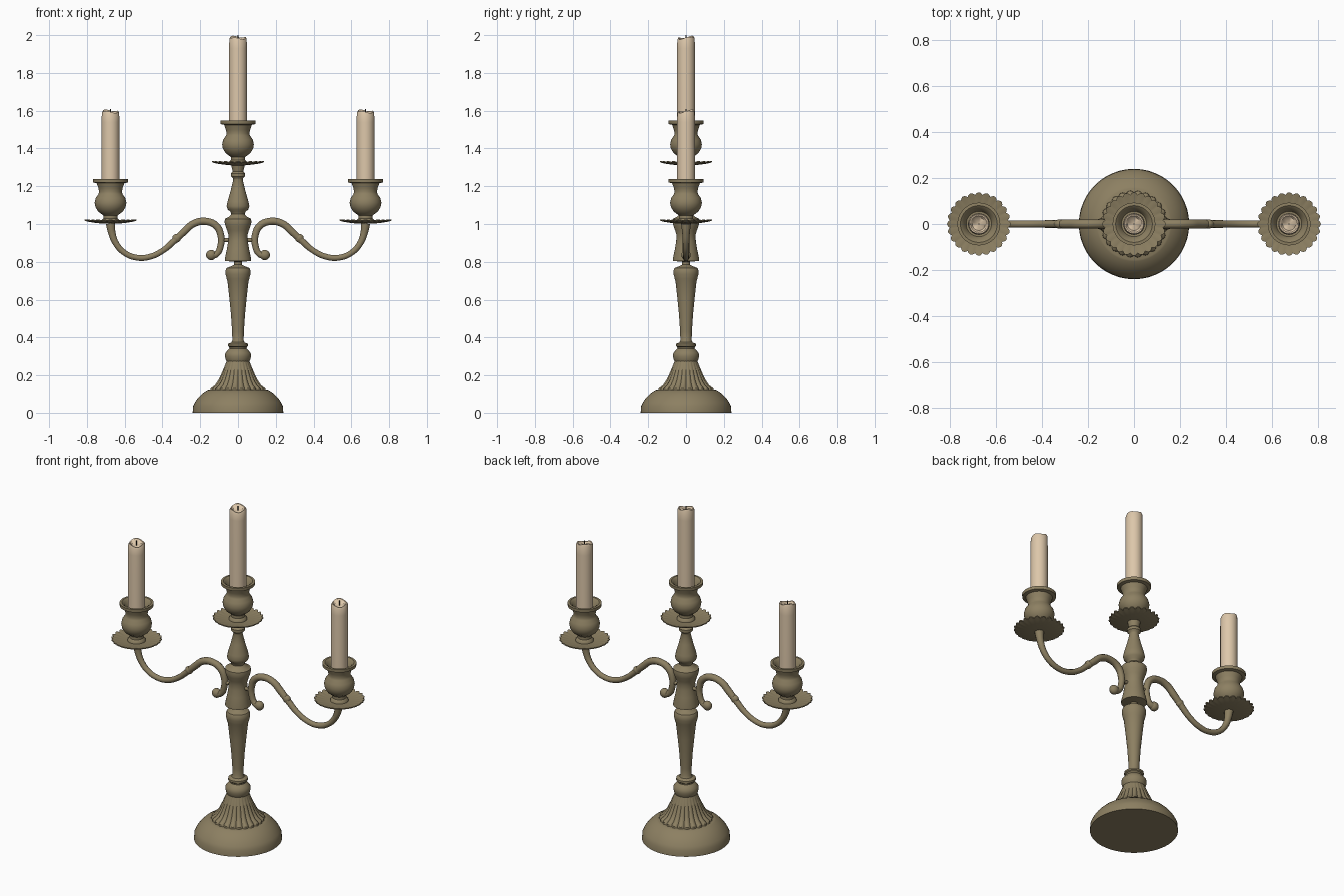
import bpy, bmesh, math

if "Cube" in bpy.data.objects:
    bpy.data.objects.remove(bpy.data.objects["Cube"])

def material(name, rgb):
    m = bpy.data.materials.new(name)
    m.diffuse_color = (*rgb, 1)
    m.use_nodes = True
    m.node_tree.nodes["Principled BSDF"].inputs["Base Color"].default_value = m.diffuse_color
    return m

METAL = material("aged brass", (0.265, 0.215, 0.122))
WAX = material("cream wax", (0.72, 0.57, 0.40))
WICK = material("dark wick", (0.03, 0.025, 0.02))

def finish(ob, mat, angle=40):
    ob.data.materials.clear()
    ob.data.materials.append(mat)
    bpy.ops.object.select_all(action='DESELECT')
    ob.select_set(True)
    bpy.context.view_layer.objects.active = ob
    bpy.ops.object.shade_smooth_by_angle(angle=math.radians(angle))
    return ob

def lathe(name, profile, mat, n=40, at=(0, 0, 0), shape=None):
    """Revolve (r, z) points; r = 0 makes a pole; shape(i, r, z, a) may bend each ring."""
    bm = bmesh.new()
    rings = []
    for i, (r, z) in enumerate(profile):
        if r == 0:
            rings.append([bm.verts.new((0, 0, z))] * n)
            continue
        ring = []
        for k in range(n):
            a = 2 * math.pi * k / n
            rr, zz = shape(i, r, z, a) if shape else (r, z)
            ring.append(bm.verts.new((rr * math.cos(a), rr * math.sin(a), zz)))
        rings.append(ring)
    for lo, hi in zip(rings, rings[1:]):
        for k in range(n):
            j = (k + 1) % n
            quad = list(dict.fromkeys((lo[k], lo[j], hi[j], hi[k])))
            bm.faces.new(quad)
    bmesh.ops.recalc_face_normals(bm, faces=bm.faces)
    me = bpy.data.meshes.new(name)
    bm.to_mesh(me)
    bm.free()
    ob = bpy.data.objects.new(name, me)
    ob.location = at
    bpy.context.collection.objects.link(ob)
    return finish(ob, mat)

# Domed foot
lathe("foot", [(0, 0), (.24, 0), (.238, .035), (.228, .055), (.212, .078), (.19, .1),
               (.163, .118), (.155, .121), (0, .123)], METAL, 48)

# Fluted skirt with a scalloped hem
LOBES = 24
def flutes(i, r, z, a):
    depth = (0, .06, .09, .08, .07, .05, .03, 0, 0)[i]
    return r * (1 + depth * (abs(math.sin(LOBES * a / 2)) - .6)), z
lathe("fluted_skirt", [(0, .118), (.143, .118), (.141, .132), (.12, .148), (.102, .175),
                       (.084, .215), (.07, .25), (.06, .275), (0, .28)], METAL, LOBES * 6, shape=flutes)

# Turned stem, from the skirt up to the centre drip tray
lathe("stem", [(0, .265), (.058, .268), (.064, .28), (.069, .3), (.067, .318), (.055, .332),
               (.045, .342), (.047, .35), (.054, .355), (.053, .366), (.035, .374), (.03, .385),
               (.031, .43), (.037, .52), (.046, .61), (.056, .7), (.061, .712), (.062, .72),
               (.066, .735), (.066, .755), (.06, .768), (.035, .777), (.021, .785), (.021, .8),
               (.07, .805), (.07, .815), (.058, .87), (.052, .91), (.05, .94), (.057, .965),
               (.066, .99), (.071, 1.01), (.069, 1.027), (.045, 1.04), (.036, 1.052),
               (.04, 1.065), (.055, 1.078), (.06, 1.095), (.055, 1.12), (.038, 1.18),
               (.025, 1.235), (.027, 1.242), (.037, 1.252), (.037, 1.268), (.028, 1.277),
               (.032, 1.295), (.036, 1.315), (0, 1.316)], METAL)

# Drip tray with a ruffled edge, socket, candle and wick
def ruffle(i, r, z, a):
    k = max(0, (r - .105) / .032)
    w = abs(math.cos(LOBES * a / 2)) - .6
    return r + .012 * k * w, z + .006 * k * w

def candle_holder(side, x, z, length):
    at = (x, 0, z)
    lathe(side + "_drip_tray", [(0, -.008), (.04, -.008), (.08, -.004), (.11, .001), (.134, .007),
                                (.134, .013), (.11, .008), (.08, .003), (.04, 0), (0, 0)],
          METAL, LOBES * 6, at, ruffle)
    lathe(side + "_socket", [(0, 0), (.05, 0), (.048, .01), (.038, .02), (.038, .036), (.05, .045),
                             (.066, .057), (.08, .08), (.084, .103), (.078, .128), (.064, .148),
                             (.06, .16), (.064, .18), (.07, .197), (.073, .206), (.092, .21),
                             (.093, .228), (.08, .229), (.068, .22), (.055, .19), (0, .187)],
          METAL, 40, at)
    top = .175 + length
    def melt(i, r, zz, a):
        if zz < top - .05:
            return r, zz
        return r, zz + .006 * math.sin(a + 5.8) + .004 * math.sin(3 * a + 1)
    lathe(side + "_candle", [(0, .17), (.047, .17), (.047, top - .06), (.046, top - .012),
                             (.042, top - .003), (.036, top - .004), (.028, top - .014),
                             (0, top - .018)], WAX, 32, at, melt)
    lathe(side + "_wick", [(0, top - .022), (.003, top - .022), (.003, top + .009),
                           (0, top + .01)], WICK, 8, at)

candle_holder("centre", 0, 1.319, .496)
candle_holder("left", -.675, 1.01, .415)
candle_holder("right", .675, 1.01, .415)

# S-scroll arms: (x, z, radius)
ARM = [(.142, .832, .02), (.112, .842, .017), (.092, .885, .018), (.091, .94, .019),
       (.115, .99, .02), (.17, 1.014, .02), (.235, 1.002, .02), (.285, .96, .02),
       (.33, .918, .018), (.40, .858, .016), (.47, .826, .016), (.535, .822, .016),
       (.60, .847, .016), (.645, .895, .017), (.667, .95, .02), (.675, 1.003, .026)]

def arm(side, s):
    cu = bpy.data.curves.new(side + "_arm", 'CURVE')
    cu.dimensions = '3D'
    cu.bevel_depth = 1
    cu.bevel_resolution = 3
    cu.resolution_u = 5
    cu.use_fill_caps = True
    sp = cu.splines.new('BEZIER')
    sp.bezier_points.add(len(ARM) - 1)
    for p, (x, z, r) in zip(sp.bezier_points, ARM):
        p.co = (s * x, 0, z)
        p.radius = r
        p.handle_left_type = p.handle_right_type = 'AUTO'
    ob = bpy.data.objects.new(side + "_arm", cu)
    bpy.context.collection.objects.link(ob)
    bpy.ops.object.select_all(action='DESELECT')
    ob.select_set(True)
    bpy.context.view_layer.objects.active = ob
    bpy.ops.object.convert(target='MESH')
    finish(bpy.context.object, METAL)
    # Scroll ball and the small leaf knuckle on the arm
    for part, pos, r, sc in (("scroll_ball", (s * .142, 0, .836), .027, (1, .9, 1)),
                             ("arm_knuckle", (s * .325, 0, .925), .023, (1, .85, 1))):
        bpy.ops.mesh.primitive_uv_sphere_add(segments=20, ring_count=12, radius=r, location=pos)
        ball = bpy.context.object
        ball.name = f"{side}_{part}"
        ball.scale = sc
        finish(ball, METAL, 60)

for side, s in (("left", -1), ("right", 1)):
    arm(side, s)

# Pin joining both arms to the stem
bpy.ops.mesh.primitive_cylinder_add(vertices=16, radius=.01, depth=.18, location=(0, 0, .915),
                                    rotation=(0, math.pi / 2, 0))
bpy.context.object.name = "arm_pin"
finish(bpy.context.object, METAL)
